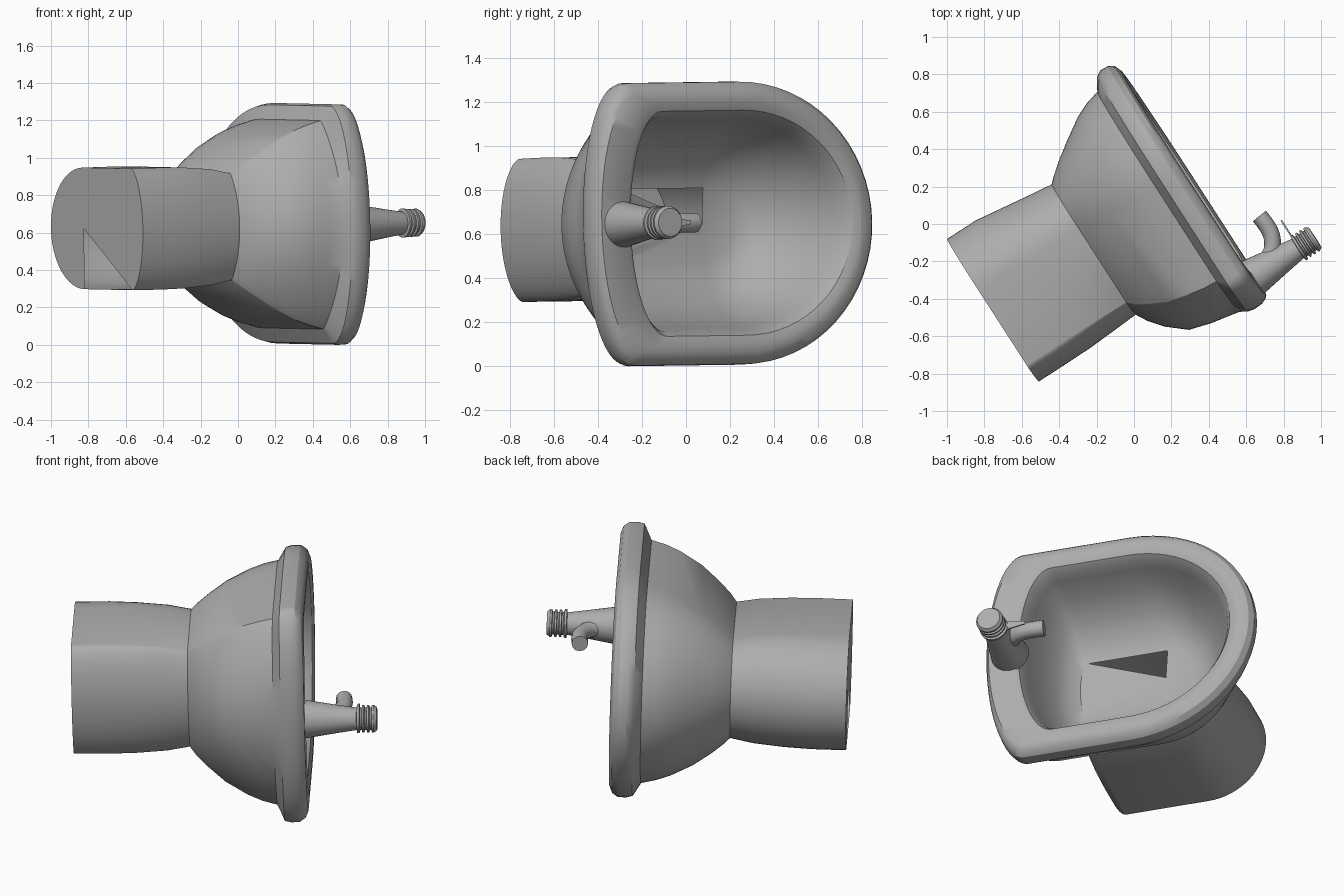
import bpy, bmesh, math
from mathutils import Vector

cube = bpy.data.objects.get("Cube")
if cube:
    bpy.data.objects.remove(cube, do_unlink=True)

ceramic = bpy.data.materials.new("grey ceramic")
ceramic.use_nodes = True
GREY = (0.42, 0.42, 0.42, 1)
ceramic.diffuse_color = GREY
ceramic.node_tree.nodes["Principled BSDF"].inputs["Base Color"].default_value = GREY


def place(u, b, w):
    """Basin coordinates (up, toward the tap, across) to the toppled, slightly leaning pose."""
    lean_u, lean_b = u - 0.024 * w, b + 0.012 * w
    return Vector((0.84 * lean_u + 0.542 * lean_b, 0.542 * lean_u - 0.84 * lean_b,
                   0.642 + 0.024 * u - 0.012 * b + w))


def d_ring(u, front, side_front, side_back, back, half, power=0.5, n=32):
    """D outline: round front, straight sides, bowed back."""
    pts = []
    for i in range(n + 1):
        t = math.pi * (i / n - 0.5)
        pts.append((u, side_front + (front - side_front) * math.cos(t), half * math.sin(t)))
    for i in range(n + 1):
        s = math.sin(math.pi * (0.5 - i / n))
        pts.append((u, side_back + (back - side_back) * max(0, 1 - s * s) ** power, half * s))
    return pts


def round_ring(u, r, b=0.585, n=32):
    return [(u, b + r * math.cos(2 * math.pi * i / n), r * math.sin(2 * math.pi * i / n))
            for i in range(n)]


def loft(name, rings, caps=(), angle=32):
    """Skin rings; caps are (ring index, hub b, edge left open or None)."""
    bm = bmesh.new()
    rows = [[bm.verts.new(place(*p)) for p in ring] for ring in rings]
    n = len(rows[0])
    for lo, hi in zip(rows, rows[1:]):
        for i in range(n):
            j = (i + 1) % n
            bm.faces.new((lo[i], lo[j], hi[j], hi[i]))
    for index, hub_b, gap in caps:
        hub = bm.verts.new(place(rings[index][0][0], hub_b, 0))
        for i in range(n):
            if i != gap:
                bm.faces.new((rows[index][i], rows[index][(i + 1) % n], hub))
    bmesh.ops.recalc_face_normals(bm, faces=bm.faces)
    me = bpy.data.meshes.new(name)
    bm.to_mesh(me)
    bm.free()
    ob = bpy.data.objects.new(name, me)
    bpy.context.collection.objects.link(ob)
    me.materials.append(ceramic)
    smooth(ob, angle)


def smooth(ob, angle):
    bpy.ops.object.select_all(action='DESELECT')
    ob.select_set(True)
    bpy.context.view_layer.objects.active = ob
    bpy.ops.object.shade_smooth_by_angle(angle=math.radians(angle))


# Pedestal, with one open wedge in its foot
pedestal = [
    (-0.884, -0.475, -0.15, 0.32, 0.432, 0.325, 0.6),
    (-0.70, -0.475, -0.15, 0.32, 0.432, 0.326, 0.6),
    (-0.55, -0.455, -0.15, 0.32, 0.43, 0.323, 0.65),
    (-0.38, -0.432, -0.15, 0.322, 0.42, 0.31, 0.75),
    (-0.255, -0.417, -0.15, 0.326, 0.412, 0.285, 0.9),
]
loft("pedestal", [d_ring(*r) for r in pedestal], caps=[(0, -0.15, 65)], angle=50)

# Bowl: outer wall, crisp underside bevel, rolled rim, inner wall, floor with one open wedge
bowl = [
    (-0.255, -0.417, -0.15, 0.326, 0.412, 0.285, 0.9),
    (-0.22, -0.45, -0.15, 0.36, 0.475, 0.32, 0.9),
    (-0.16, -0.498, -0.15, 0.395, 0.55, 0.37, 0.9),
    (-0.06, -0.568, -0.14, 0.44, 0.635, 0.443, 0.9),
    (0.06, -0.645, -0.12, 0.47, 0.67, 0.507, 0.9),
    (0.14, -0.68, -0.11, 0.485, 0.685, 0.537, 0.9),
    (0.218, -0.70, -0.10, 0.49, 0.70, 0.558, 0.9),
    (0.26, -0.768, -0.08, 0.52, 0.724, 0.634),
    (0.295, -0.788, -0.08, 0.52, 0.732, 0.643),
    (0.342, -0.786, -0.08, 0.518, 0.73, 0.641),
    (0.372, -0.764, -0.08, 0.51, 0.718, 0.62),
    (0.387, -0.725, -0.08, 0.50, 0.705, 0.585),
    (0.387, -0.69, -0.08, 0.385, 0.56, 0.545),
    (0.374, -0.658, -0.08, 0.355, 0.54, 0.511),
    (0.34, -0.635, -0.08, 0.345, 0.527, 0.49),
    (0.28, -0.61, -0.08, 0.34, 0.515, 0.475),
    (0.15, -0.55, -0.10, 0.33, 0.485, 0.432),
    (0.02, -0.475, -0.13, 0.315, 0.44, 0.355),
    (-0.06, -0.405, -0.15, 0.30, 0.39, 0.26),
    (-0.10, -0.32, -0.16, 0.285, 0.335, 0.168),
]
loft("bowl", [d_ring(*r) for r in bowl], caps=[(-1, -0.15, 32)])

# Tap body and its ringed knob
loft("tap_body", [round_ring(u, r) for u, r in
                  [(0.375, 0.105), (0.40, 0.102), (0.55, 0.078), (0.67, 0.06)]],
     caps=[(0, 0.585, None), (-1, 0.585, None)])
knob = [(0.664, 0.055), (0.668, 0.078), (0.68, 0.078)]
for k in range(3):
    u = 0.685 + 0.026 * k
    knob += [(u, 0.062), (u + 0.008, 0.062), (u + 0.011, 0.075), (u + 0.021, 0.075)]
knob += [(0.765, 0.07), (0.775, 0.064)]
loft("tap_knob", [round_ring(u, r) for u, r in knob],
     caps=[(0, 0.585, None), (-1, 0.585, None)])

# Slim lever tab beside the knob
loft("tap_tab", [[(u, 0.41, -0.008), (u, 0.41, 0.008), (u, 0.55, 0.03), (u, 0.55, -0.03)]
                 for u in (0.668, 0.676)],
     caps=[(0, 0.48, None), (1, 0.48, None)])

# Curved spout
path = [(0.45, 0.56), (0.53, 0.54), (0.582, 0.47), (0.595, 0.40), (0.587, 0.328)]
curve = bpy.data.curves.new("tap_spout", 'CURVE')
curve.dimensions = '3D'
curve.bevel_depth = 0.045
curve.bevel_resolution = 4
curve.use_fill_caps = True
spline = curve.splines.new('NURBS')
spline.points.add(len(path) - 1)
for p, (u, b) in zip(spline.points, path):
    p.co = (*place(u, b, 0), 1)
spline.order_u = 3
spline.use_endpoint_u = True
spline.resolution_u = 8
curve.materials.append(ceramic)
spout = bpy.data.objects.new("tap_spout", curve)
bpy.context.collection.objects.link(spout)
bpy.ops.object.select_all(action='DESELECT')
spout.select_set(True)
bpy.context.view_layer.objects.active = spout
bpy.ops.object.convert(target='MESH')
smooth(bpy.context.object, 40)
